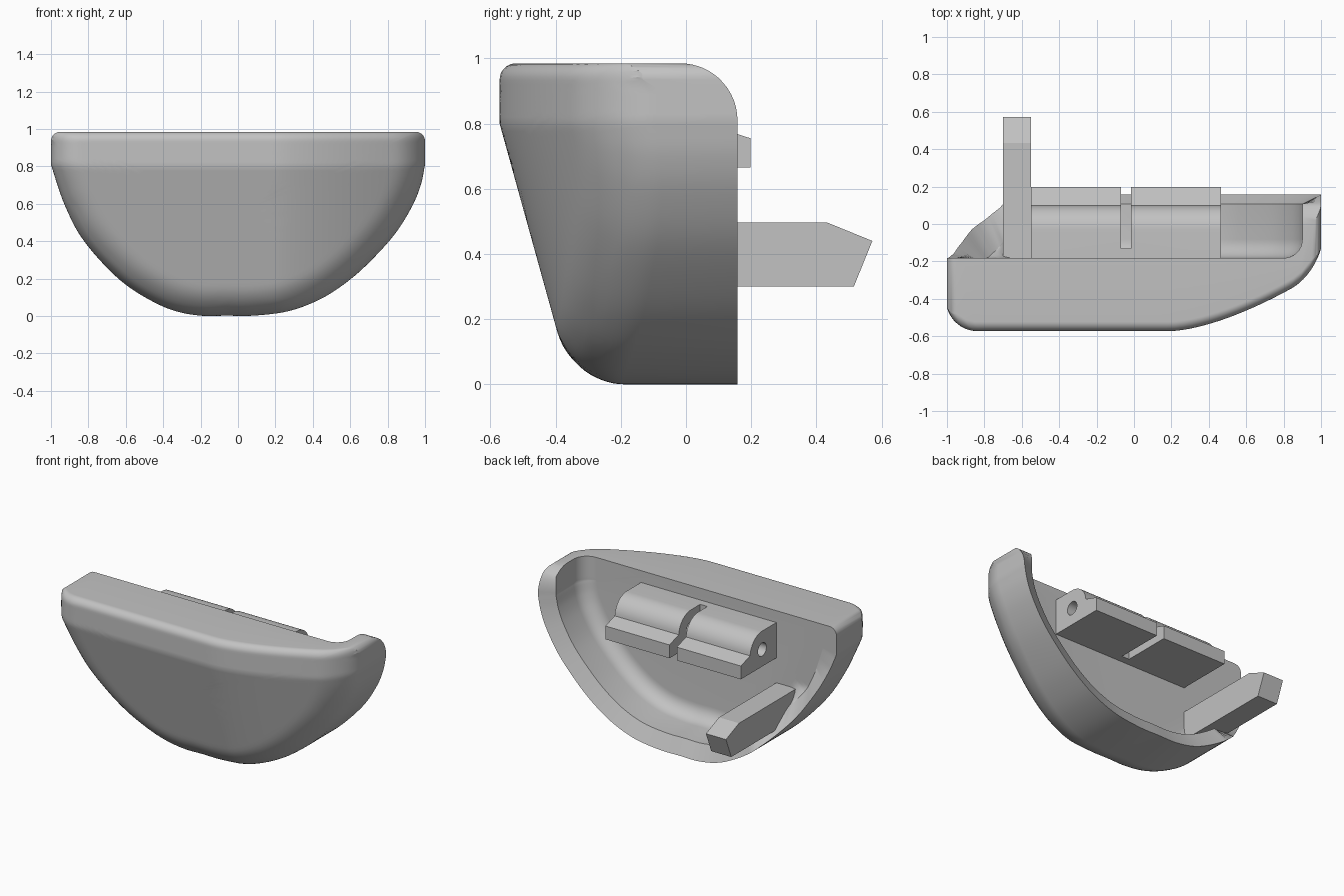
import bpy, bmesh, math
from mathutils import Vector

cube = bpy.data.objects.get("Cube")
if cube:
    bpy.data.objects.remove(cube, do_unlink=True)

COLOUR = (0.54, 0.54, 0.54, 1)
grey = bpy.data.materials.new("plain grey")
grey.use_nodes = True
grey.diffuse_color = COLOUR
grey.node_tree.nodes["Principled BSDF"].inputs["Base Color"].default_value = COLOUR


def loft(name, rings):
    """Closed solid skinned over rings of equal length, capped at both ends."""
    bm = bmesh.new()
    loops = [[bm.verts.new(p) for p in ring] for ring in rings]
    n = len(loops[0])
    for a, b in zip(loops, loops[1:]):
        for i in range(n):
            j = (i + 1) % n
            bm.faces.new((a[i], a[j], b[j], b[i]))
    bm.faces.new(loops[0])
    bm.faces.new(loops[-1])
    bmesh.ops.remove_doubles(bm, verts=bm.verts, dist=1e-5)
    bmesh.ops.recalc_face_normals(bm, faces=bm.faces)
    mesh = bpy.data.meshes.new(name)
    bm.to_mesh(mesh)
    bm.free()
    mesh.materials.append(grey)
    obj = bpy.data.objects.new(name, mesh)
    bpy.context.collection.objects.link(obj)
    return obj


def prism(name, yz, x0, x1):
    return loft(name, [[(x, y, z) for y, z in yz] for x in (x0, x1)])


def select(obj):
    bpy.ops.object.select_all(action='DESELECT')
    obj.select_set(True)
    bpy.context.view_layer.objects.active = obj


def cut(obj, cutter):
    cutter.hide_render = True
    mod = obj.modifiers.new("cut", 'BOOLEAN')
    mod.operation = 'DIFFERENCE'
    mod.solver = 'EXACT'
    mod.object = cutter
    select(obj)
    bpy.ops.object.modifier_apply(modifier=mod.name)
    bpy.data.objects.remove(cutter, do_unlink=True)


def arc(cx, cy, r, a0, a1, n):
    return [(cx + r * math.cos(math.radians(a0 + (a1 - a0) * i / n)),
             cy + r * math.sin(math.radians(a0 + (a1 - a0) * i / n))) for i in range(n + 1)]


def spline(pts, steps):
    """Smooth path through the points."""
    p = [Vector(q) for q in pts]
    p = [2 * p[0] - p[1]] + p + [2 * p[-1] - p[-2]]
    out = []
    for a, b, c, d in zip(p, p[1:], p[2:], p[3:]):
        for i in range(steps):
            t = i / steps
            out.append(0.5 * (2 * b + (c - a) * t + (2 * a - 5 * b + 4 * c - d) * t * t
                              + (3 * b - a - 3 * c + d) * t ** 3))
    return out + [p[-2]]


# Outline seen from the front: right side, bowl, left side, straight top
TOP, CORNER, SIDE, BACK, FLOOR = 0.985, 0.05, 0.81, 0.158, -0.182
bowl = spline([(1, SIDE), (0.977, 0.7), (0.93, 0.585), (0.84, 0.44), (0.705, 0.29),
               (0.58, 0.18), (0.44, 0.09), (0.27, 0.026), (0.08, 0.002), (-0.06, 0.002),
               (-0.2, 0.002), (-0.34, 0.028), (-0.47, 0.085), (-0.61, 0.175), (-0.74, 0.3),
               (-0.85, 0.44), (-0.925, 0.59), (-0.965, 0.7), (-1, SIDE)], 6)
uprights = [SIDE + 0.02 * i for i in range(1, 6)]
walls = ([Vector((1, z)) for z in reversed(uprights)] + bowl
         + [Vector((-1, z)) for z in uprights])
right_corner = [Vector(p) for p in arc(1 - CORNER, TOP - CORNER, CORNER, 90, 0, 8)]
left_corner = [Vector(p) for p in arc(CORNER - 1, TOP - CORNER, CORNER, 180, 90, 8)]
EDGE = 0.9
top_edge = [Vector((-EDGE + EDGE * i / 20, TOP)) for i in range(41)]
outline = right_corner + walls + left_corner + top_edge
side_line = walls + [Vector((s, SIDE + 0.02 * i)) for s in (-1, 1) for i in range(10)]


def round_over(d, r):
    return r - math.sqrt(max(0, r * r - (r - d) ** 2)) if d < r else 0


def front_y(p):
    """Front skin: swept back at one side, sloped below, rounded edges."""
    y = -0.572 + 0.277 * max(0, 0.8 - p.y)
    y += 0.32 * (max(0, p.x - 0.2) / 0.8) ** 1.55
    d = min((p - q).length for q in side_line)
    return y + round_over(d, 0.16) + round_over(max(0, TOP - p.y), CORNER)


# Rim limits: one end wall is rounded off, the other sweeps forward and tilts inwards
WALL, FILLET = 0.1, 0.1
sweep = [(0, 0.3), (0.18, 0.2), (0.27, 0.09), (0.37, 0.02), (0.47, -0.03), (0.58, -0.1),
         (0.7, -0.16), (0.79, FLOOR), (2, FLOOR)]


def rim_limit(p, d):
    if p.x > 0:
        rise = min(1, max(0, p.y - SIDE) / 0.175)
        return -0.017 + 0.175 * math.sqrt(1 - rise * rise)
    tilt = 1.2 * min(d, WALL) * min(1, max(0, (p.y - 0.25) / 0.2))
    for (z0, y0), (z1, y1) in zip(sweep, sweep[1:]):
        if p.y <= z1:
            return y0 + (y1 - y0) * (p.y - z0) / (z1 - z0) - tilt


def back_ring(d, y):
    """Outline moved inwards by d, at depth y where the rim allows it."""
    pts = []
    for i, p in enumerate(outline):
        if i < len(right_corner) + len(walls) + len(left_corner):
            q = p.copy()
            if d and len(right_corner) <= i < len(right_corner) + len(walls):
                t = (outline[i + 1] - outline[i - 1]).normalized()
                q += Vector((t.y, -t.x)) * d
            elif d:
                q.x = math.copysign(1 - d, p.x)
            pts.append((q.x, max(FLOOR, min(y, rim_limit(q, d))), q.y))
        else:
            x = p.x / EDGE * (0.999 - d) if d else p.x
            pts.append((x, FLOOR, TOP))
    return pts


# Shell: front skin from its middle outwards, then rim, inner wall, fillet and floor
centre = Vector((0, 0.55))
rings = []
for k in range(1, 27):
    s = 1 - (1 - k / 26) ** 2
    pts = [centre + (p - centre) * s for p in outline]
    rings.append([(p.x, front_y(p), p.y) for p in pts])
rings += [back_ring(0, BACK), back_ring(WALL, BACK - 0.05)]
for i in range(9):
    a = math.pi / 2 * i / 8
    rings.append(back_ring(WALL + FILLET * (1 - math.cos(a)), FLOOR + FILLET * (1 - math.sin(a))))
shell = loft("shell", rings)

# Hinge block with barrel, ledge, pin hole and centre slot
barrel = arc(-0.03, 0.775, 0.13, 5, 90, 12)
hinge = prism("hinge_block", [(-0.2, 0.665), (0.198, 0.665), (0.198, 0.755)] + barrel
              + [(-0.2, 0.905)], -0.55, 0.465)
cut(hinge, prism("pin_cutter", arc(-0.03, 0.78, 0.045, 0, 345, 23), -0.7, 0.6))
cut(hinge, prism("slot_cutter", [(-0.13, 0.5), (0.4, 0.5), (0.4, 1.1), (-0.13, 1.1)],
                 -0.07, -0.015))

# Latch arm reaching out of the back
prism("latch_arm", [(-0.2, 0.3), (0.515, 0.3), (0.572, 0.44), (0.432, 0.497), (-0.2, 0.497)],
      -0.7, -0.55)

for obj in (shell, hinge):
    select(obj)
    bpy.ops.object.shade_smooth_by_angle(angle=math.radians(28))
